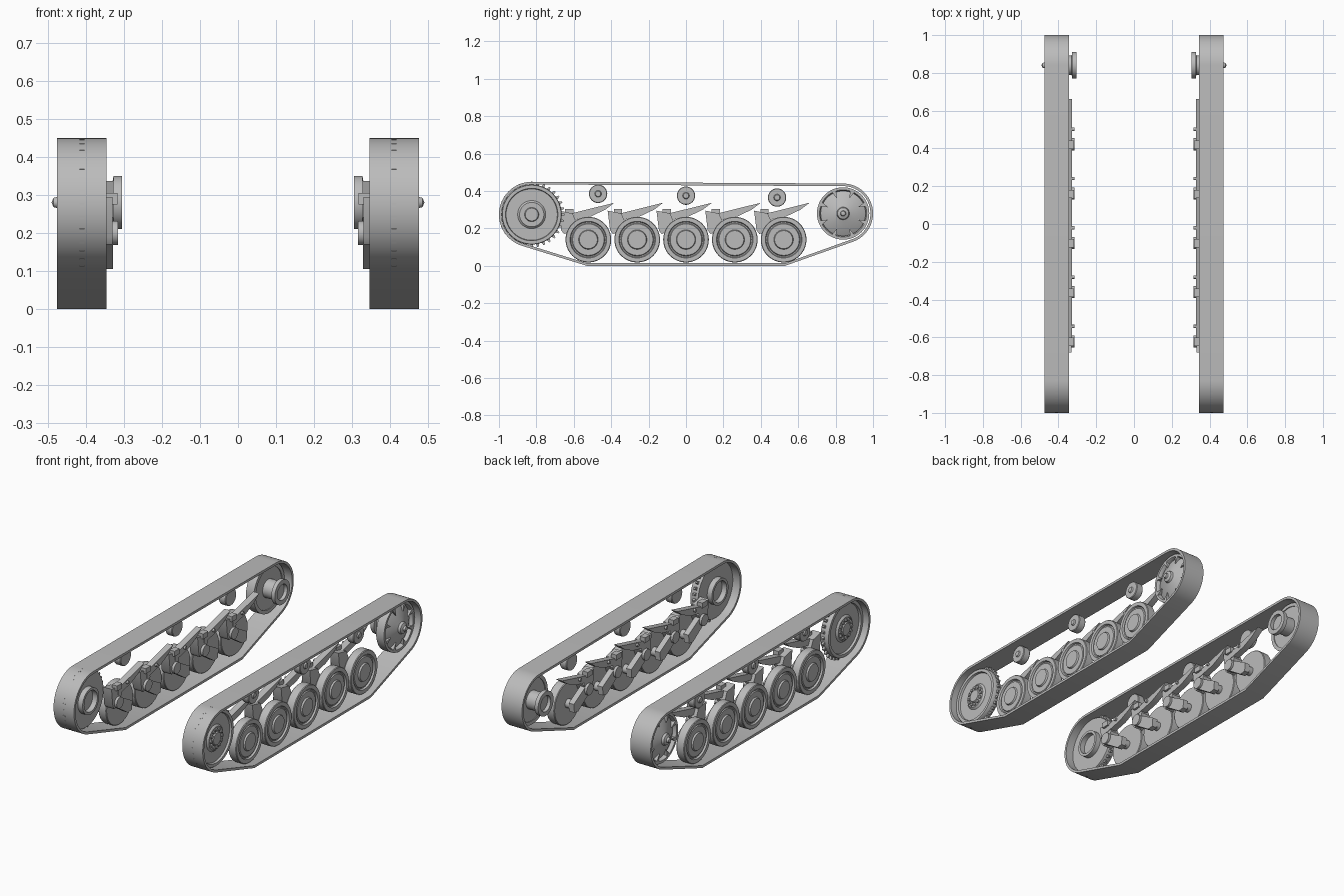
import bpy, bmesh
from math import sin, cos, pi, radians, atan2, acos, hypot
from mathutils import Vector, Matrix

cube = bpy.data.objects.get("Cube")
if cube:
    bpy.data.objects.remove(cube, do_unlink=True)

grey = bpy.data.materials.new("steel grey")
grey.use_nodes = True
grey.diffuse_color = (0.5, 0.5, 0.5, 1)
grey.node_tree.nodes["Principled BSDF"].inputs["Base Color"].default_value = (0.5, 0.5, 0.5, 1)


def finish(name, bm):
    """Turn a bmesh of the left side into an object mirrored to the right."""
    bmesh.ops.recalc_face_normals(bm, faces=bm.faces)
    mesh = bpy.data.meshes.new(name)
    bm.to_mesh(mesh)
    bm.free()
    mesh.materials.append(grey)
    ob = bpy.data.objects.new(name, mesh)
    bpy.context.collection.objects.link(ob)
    bpy.ops.object.select_all(action='DESELECT')
    ob.select_set(True)
    bpy.context.view_layer.objects.active = ob
    bpy.ops.object.shade_smooth_by_angle(angle=radians(35))
    ob.modifiers.new("both sides", 'MIRROR').use_clip = False
    return ob


def lathe(bm, profile, y, z, seg=48):
    """Spin (radius, x) points about a sideways axle."""
    verts = [bm.verts.new((x, y + r, z)) for r, x in profile]
    edges = [bm.edges.new(p) for p in zip(verts, verts[1:])]
    out = bmesh.ops.spin(bm, geom=verts + edges, cent=(0, y, z), axis=(1, 0, 0),
                         angle=2 * pi, steps=seg, use_merge=True)
    bmesh.ops.remove_doubles(bm, verts=bm.verts, dist=1e-5)


def plate(bm, outline, x0, x1):
    """Extrude a (y, z) outline sideways from x0 to x1."""
    face = bm.faces.new([bm.verts.new((x0, y, z)) for y, z in outline])
    ext = bmesh.ops.extrude_face_region(bm, geom=[face])
    bmesh.ops.translate(bm, vec=(x1 - x0, 0, 0),
                        verts=[g for g in ext["geom"] if isinstance(g, bmesh.types.BMVert)])


def polar(y, z, r, a):
    return (y + r * cos(a), z + r * sin(a))


def drum(bm, r, x0, x1, y, z, seg=24):
    lathe(bm, [(0, x0), (r, x0), (r, x1), (0, x1)], y, z, seg)


FRONT, REAR = (-0.825, 0.274), (0.84, 0.28)

# track band: two arcs joined by the flat ground run
def band(off):
    rf, rr = 0.175 - off, 0.16 - off
    ground = off

    def tangent(c, r, py, side):
        dy, dz = py - c[0], ground - c[1]
        return atan2(dz, dy) + side * acos(r / hypot(dy, dz))
    a0, a1 = pi / 2, tangent(FRONT, rf, -0.53, -1) % (2 * pi)
    b0, b1 = tangent(REAR, rr, 0.53, 1), pi / 2
    n = 32
    pts = [polar(*FRONT, rf, a0 + (a1 - a0) * i / n) for i in range(n + 1)]
    pts += [(-0.53, ground), (0.53, ground)]
    pts += [polar(*REAR, rr, b0 + (b1 - b0) * i / n) for i in range(n + 1)]
    return pts


bm = bmesh.new()
rings = [[bm.verts.new((x, y, z)) for y, z in band(off)]
         for off, x in ((0, 0.345), (0, 0.475), (0.014, 0.475), (0.014, 0.345))]
count = len(rings[0])
for k in range(4):
    a, b = rings[k], rings[(k + 1) % 4]
    for i in range(count):
        j = (i + 1) % count
        bm.faces.new((a[i], a[j], b[j], b[i]))
finish("track", bm)

# front drive sprocket
bm = bmesh.new()
lathe(bm, [(0, 0.39), (0.06, 0.39), (0.06, 0.36), (0.075, 0.36), (0.075, 0.39),
           (0.158, 0.39), (0.16, 0.395), (0.16, 0.435), (0.157, 0.44), (0.14, 0.44),
           (0.137, 0.428), (0.075, 0.428), (0.065, 0.438), (0.038, 0.438),
           (0.034, 0.446), (0, 0.446)], *FRONT, 64)
finish("drive_sprocket", bm)

bm = bmesh.new()
TEETH = 32
for i in range(TEETH):
    a = 2 * pi * i / TEETH
    plate(bm, [polar(*FRONT, r, a + d) for r, d in
               ((0.15, -0.07), (0.1755, -0.025), (0.1755, 0.025), (0.15, 0.07))], 0.403, 0.417)
finish("sprocket_teeth", bm)

bm = bmesh.new()
for i in range(12):
    drum(bm, 0.009, 0.435, 0.446, *polar(*FRONT, 0.051, 2 * pi * i / 12), 8)
finish("sprocket_bolts", bm)

# rear idler with domed face, outer ring and inboard axle flange
bm = bmesh.new()
lathe(bm, [(0, 0.395), (0.122, 0.395), (0.122, 0.418), (0.1, 0.43), (0.06, 0.446),
           (0.034, 0.455), (0.03, 0.468), (0.015, 0.474), (0.012, 0.485), (0, 0.49)], *REAR)
finish("idler_dome", bm)
bm = bmesh.new()
lathe(bm, [(0.12, 0.39), (0.14, 0.39), (0.14, 0.44), (0.126, 0.44), (0.12, 0.43), (0.12, 0.39)], *REAR)
finish("idler_rim", bm)
bm = bmesh.new()
for i in range(8):
    a = 2 * pi * (i + 0.5) / 8
    plate(bm, [polar(*REAR, r, a + d) for r, d in
               ((0.085, 0), (0.128, -0.09), (0.128, 0.09))], 0.42, 0.442)
finish("idler_ribs", bm)
bm = bmesh.new()
lathe(bm, [(0, 0.325), (0.045, 0.325), (0.045, 0.305), (0.07, 0.305), (0.07, 0.327),
           (0.052, 0.33), (0.052, 0.396), (0, 0.396)], *REAR)
finish("idler_axle", bm)

# return rollers
bm = bmesh.new()
for y, z in ((-0.47, 0.385), (0, 0.375), (0.487, 0.365)):
    lathe(bm, [(0, 0.385), (0.046, 0.385), (0.049, 0.389), (0.049, 0.426), (0.046, 0.43),
               (0.018, 0.43), (0.014, 0.437), (0, 0.437)], y, z, 32)
finish("return_rollers", bm)

# road wheels with their suspension units
wheels, brackets, springs, arms, pins = (bmesh.new() for _ in range(5))
for i in range(5):
    c = (i - 2) * 0.261
    lathe(wheels, [(0, 0.388), (0.119, 0.388), (0.122, 0.392), (0.122, 0.436), (0.119, 0.44),
                   (0.098, 0.44), (0.094, 0.43), (0.088, 0.43), (0.084, 0.436),
                   (0.052, 0.436), (0.048, 0.445), (0, 0.445)], c, 0.14)
    # upright bracket
    plate(brackets, [(c - 0.158, 0.295), (c - 0.085, 0.28), (c - 0.065, 0.235),
                     (c - 0.09, 0.185), (c - 0.13, 0.17), (c - 0.145, 0.19)], 0.33, 0.385)
    plate(brackets, [(c - 0.125, 0.275), (c - 0.08, 0.275), (c - 0.08, 0.305),
                     (c - 0.125, 0.305)], 0.317, 0.35)
    # tapering leaf spring
    plate(springs, [(c - 0.1, 0.24), (c - 0.1, 0.278), (c + 0.139, 0.337),
                    (c + 0.09, 0.3), (c + 0.016, 0.265)], 0.327, 0.365)
    # swing arm from pivot to axle
    plate(arms, [(c - 0.115, 0.175), (c - 0.085, 0.225), (c + 0.03, 0.16),
                 (c + 0.025, 0.11), (c - 0.01, 0.105)], 0.328, 0.36)
    drum(arms, 0.025, 0.34, 0.39, c, 0.14)
    # pivot caps
    drum(pins, 0.032, 0.315, 0.36, c - 0.1, 0.2)
    drum(pins, 0.009, 0.316, 0.35, c - 0.02, 0.285, 12)
for name, part in (("road_wheels", wheels), ("suspension_brackets", brackets),
                   ("leaf_springs", springs), ("swing_arms", arms), ("pivot_caps", pins)):
    finish(name, part)
